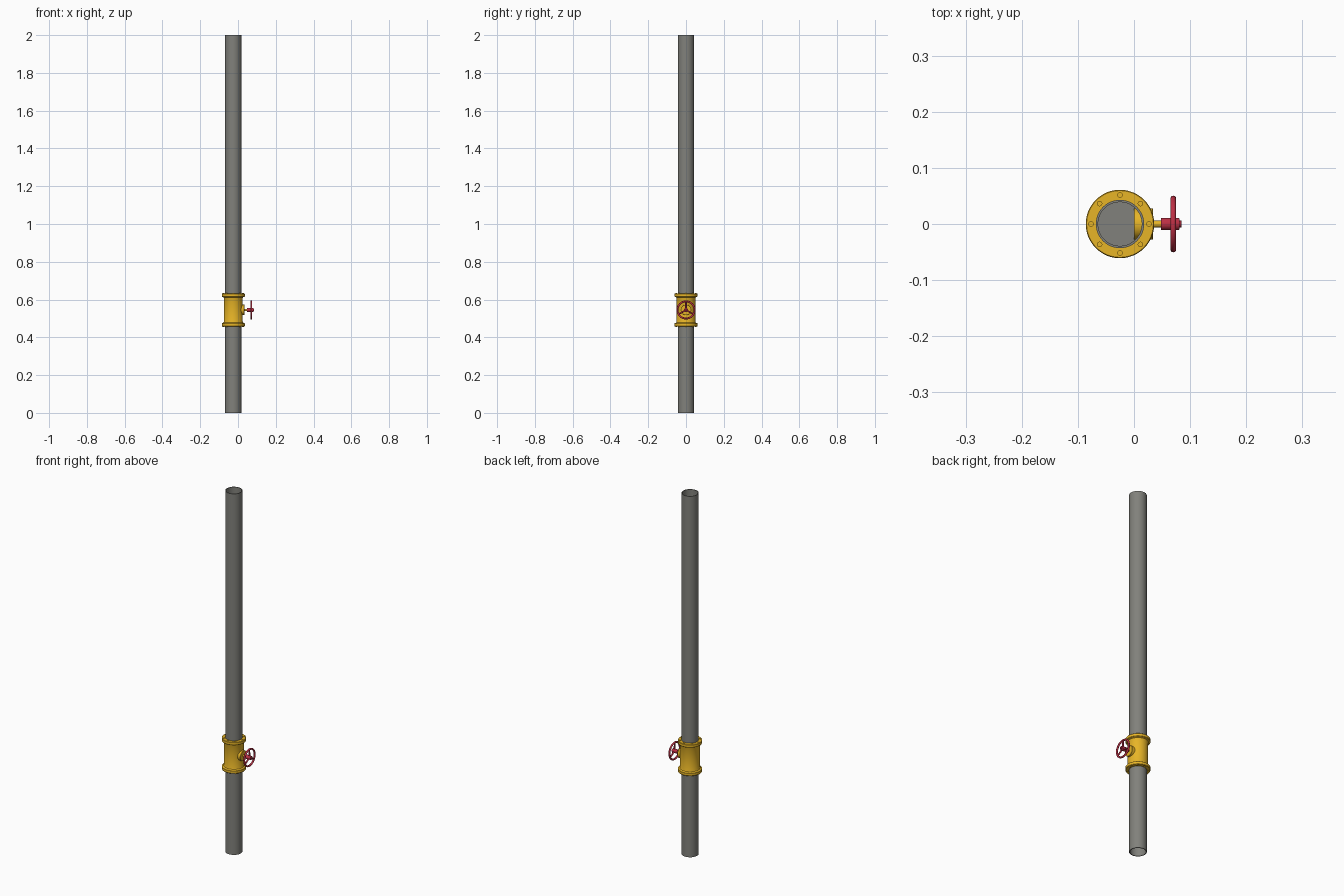
import bpy, math
from mathutils import Matrix, Vector

if "Cube" in bpy.data.objects:
    bpy.data.objects.remove(bpy.data.objects["Cube"])

CX, ZV = -0.025, 0.545          # pipe axis, valve centre height


def material(name, rgb):
    m = bpy.data.materials.new(name)
    m.diffuse_color = (*rgb, 1)
    m.use_nodes = True
    m.node_tree.nodes["Principled BSDF"].inputs["Base Color"].default_value = m.diffuse_color
    return m


YELLOW = material("yellow_paint", (0.80, 0.46, 0.02))
RED = material("red_paint", (0.52, 0.03, 0.06))
GREY = material("steel", (0.22, 0.22, 0.20))


def lathe(name, profile, mat, origin, axis="Z", sides=48, closed=False):
    """Revolve (radius, height) points around an axis through origin."""
    n, verts, faces = len(profile), [], []
    for i in range(sides):
        a = 2 * math.pi * i / sides
        verts += [(r * math.cos(a), r * math.sin(a), h) for r, h in profile]
    for i in range(sides):
        j = (i + 1) % sides
        for k in range(n if closed else n - 1):
            l = (k + 1) % n
            faces.append((i * n + k, j * n + k, j * n + l, i * n + l))
    if not closed:
        faces.append([i * n for i in reversed(range(sides))])
        faces.append([i * n + n - 1 for i in range(sides)])
    me = bpy.data.meshes.new(name)
    me.from_pydata(verts, [], faces)
    if axis == "X":
        me.transform(Matrix.Rotation(math.pi / 2, 4, "Y"))
    me.transform(Matrix.Translation(Vector(origin)))
    me.materials.append(mat)
    ob = bpy.data.objects.new(name, me)
    bpy.context.collection.objects.link(ob)
    bpy.ops.object.select_all(action="DESELECT")
    ob.select_set(True)
    bpy.context.view_layer.objects.active = ob
    bpy.ops.object.shade_smooth_by_angle(angle=math.radians(35))
    return ob


def tube(name, r_out, r_in, z0, z1, mat):
    return lathe(name, [(r_out, z0), (r_out, z1), (r_in, z1), (r_in, z0)],
                 mat, (CX, 0, 0), closed=True)


# Hollow pipes above and below the valve
tube("upper_pipe", 0.043, 0.039, ZV, 2.0, GREY)
tube("lower_pipe", 0.043, 0.039, 0.0, ZV, GREY)

# Closed gate inside the valve
lathe("valve_gate", [(0.039, -0.004), (0.039, 0.004)], GREY, (CX, 0, ZV))

# Valve body with rounded shoulders running into the two flanges
half = [(0.050, 0.0), (0.050, 0.062), (0.052, 0.067), (0.056, 0.069),
        (0.0595, 0.070), (0.061, 0.072), (0.061, 0.085), (0.0595, 0.087),
        (0.044, 0.087)]
body = [(r, -h) for r, h in reversed(half[1:])] + half[1:]
lathe("valve_body", body + [(0.043, 0.087), (0.043, -0.087)], YELLOW,
      (CX, 0, ZV), closed=True)

# Eight bolts through each flange
for side, label in ((1, "upper"), (-1, "lower")):
    for i in range(8):
        a = i * math.pi / 4
        p = (CX + 0.0515 * math.cos(a), 0.0515 * math.sin(a), ZV + side * 0.087)
        lathe(f"{label}_bolt_{i + 1}", [(0.005, -0.003), (0.005, 0.003)],
              YELLOW, p, sides=12)

# Bonnet and stem on the +x side
lathe("bonnet", [(0.028, 0.0), (0.028, 0.033), (0.027, 0.034)], YELLOW,
      (0, 0, ZV), "X")
lathe("stem", [(0.006, 0.03), (0.006, 0.05)], YELLOW, (0, 0, ZV), "X", 24)

# Handwheel hub and end nut
lathe("wheel_hub", [(0.011, 0.048), (0.011, 0.079), (0.010, 0.081)], RED,
      (0, 0, ZV), "X", 32)
lathe("wheel_nut", [(0.006, 0.08), (0.006, 0.084), (0.005, 0.085)], RED,
      (0, 0, ZV), "X", 16)

# Handwheel rim
rim = [(0.0455 + 0.0050 * math.cos(t), 0.070 + 0.0050 * math.sin(t))
       for t in (2 * math.pi * i / 12 for i in range(12))]
rim_ob = lathe("wheel_rim", rim, RED, (0, 0, ZV), "X", 48, closed=True)

# Three spokes
for i in range(3):
    a = math.pi / 2 + i * 2 * math.pi / 3
    spoke = lathe(f"wheel_spoke_{i + 1}", [(0.0045, 0.006), (0.004, 0.044)],
                  RED, (0, 0, 0), "Z", 16)
    spoke.data.transform(Matrix.Translation((0.070, 0, ZV)) @
                         Matrix.Rotation(a - math.pi / 2, 4, "X"))

# Make every surface face outward
import bmesh
for ob in bpy.data.objects:
    bm = bmesh.new()
    bm.from_mesh(ob.data)
    bmesh.ops.recalc_face_normals(bm, faces=bm.faces)
    bm.to_mesh(ob.data)
    bm.free()
